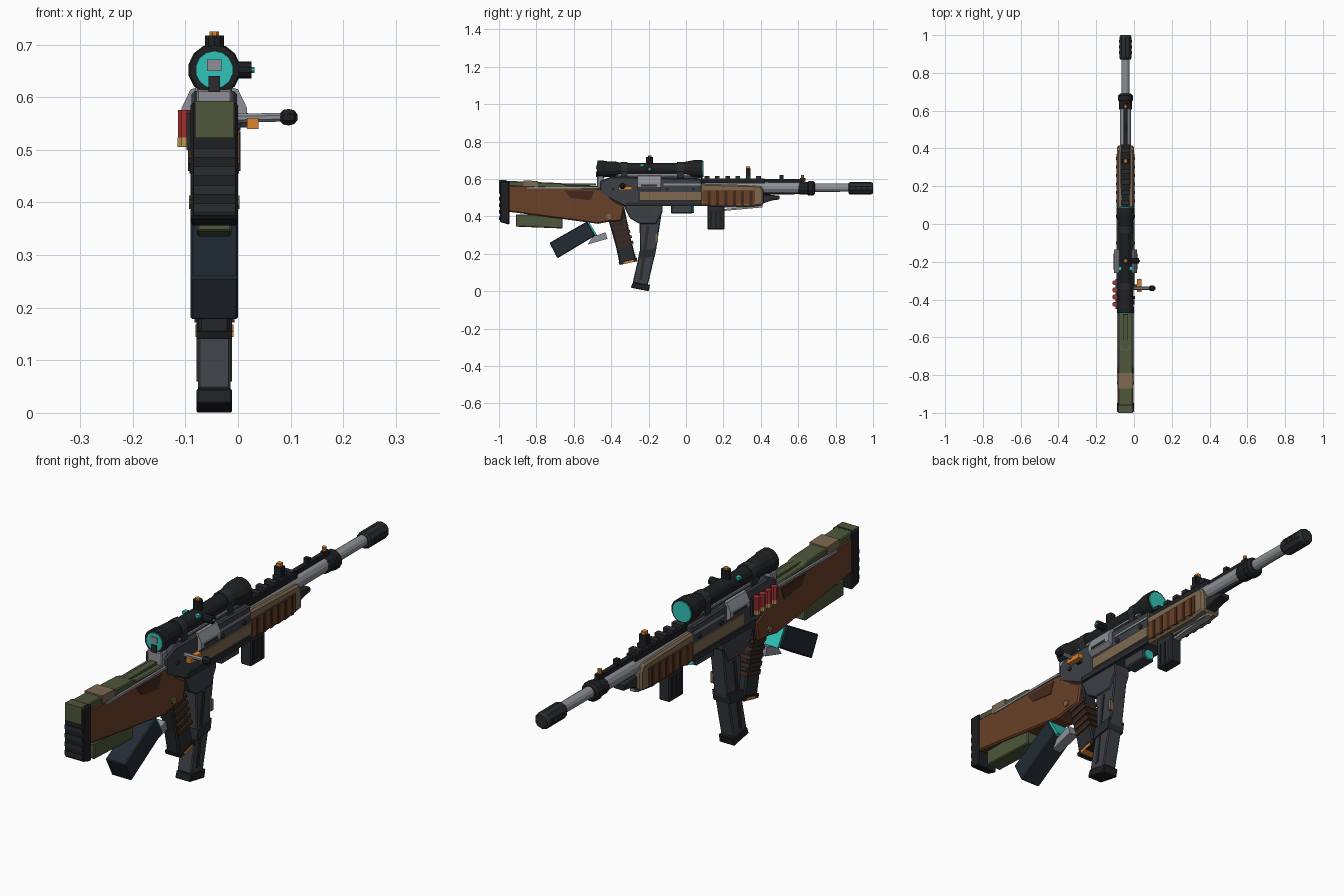
import bpy, bmesh, math
from mathutils import Vector

CX = -0.045  # the rifle's own centre plane
COL = dict(black=(.013, .014, .016), dark=(.022, .024, .028), gun=(.045, .05, .06), steel=(.27, .28, .31),
           wood=(.14, .05, .02), darkwood=(.055, .022, .012), green=(.075, .095, .043), tan=(.2, .14, .08),
           red=(.38, .03, .03), orange=(.7, .22, .03), teal=(.03, .55, .48), blue=(.016, .025, .035),
           brass=(.5, .32, .08))
MAT = {}
for n, c in COL.items():
    MAT[n] = bpy.data.materials.new(n)
    MAT[n].diffuse_color = (*c, 1)


def finish(name, bm, mat, bevel=0):
    bmesh.ops.recalc_face_normals(bm, faces=bm.faces)
    me = bpy.data.meshes.new(name)
    bm.to_mesh(me)
    bm.free()
    ob = bpy.data.objects.new(name, me)
    bpy.context.collection.objects.link(ob)
    me.materials.append(MAT[mat])
    if bevel:
        m = ob.modifiers.new("bevel", 'BEVEL')
        m.width, m.segments = bevel, 1
    return ob


def profile(name, pts, half, mat, bevel=0, x=CX):
    """Side outline in (y, z), given thickness across x."""
    bm = bmesh.new()
    f = bm.faces.new([bm.verts.new((x - half, y, z)) for y, z in pts])
    r = bmesh.ops.extrude_face_region(bm, geom=[f])
    bmesh.ops.translate(bm, vec=(2 * half, 0, 0), verts=[v for v in r['geom'] if isinstance(v, bmesh.types.BMVert)])
    return finish(name, bm, mat, bevel)


def box(name, y0, y1, z0, z1, half, mat, bevel=0, x=CX):
    return profile(name, [(y0, z0), (y1, z0), (y1, z1), (y0, z1)], half, mat, bevel, x)


def both(name, y0, y1, z0, z1, off, half, mat, bevel=0):
    for s, side in ((-1, "left"), (1, "right")):
        box(f"{name}_{side}", y0, y1, z0, z1, half, mat, bevel, CX + s * off)


def lathe(name, start, axis, prof, mat, n=12):
    """Turned part: (distance, radius) pairs along axis."""
    bm = bmesh.new()
    q = Vector(axis).to_track_quat('Z', 'Y')
    rings = [[bm.verts.new(Vector(start) + q @ Vector((r * math.cos((i + .5) * math.tau / n), r * math.sin((i + .5) * math.tau / n), d)))
              for i in range(n)] for d, r in prof]
    for a, b in zip(rings, rings[1:]):
        for i in range(n):
            bm.faces.new((a[i], a[(i + 1) % n], b[(i + 1) % n], b[i]))
    bm.faces.new(rings[0])
    bm.faces.new(rings[-1])
    return finish(name, bm, mat)


def cyl(name, a, b, r, mat, n=12):
    d = Vector(b) - Vector(a)
    return lathe(name, a, d, [(0, r), (d.length, r)], mat, n)


# Stock
profile("stock", [(-.95, .567), (-.46, .55), (-.38, .48), (-.33, .455), (-.345, .375), (-.42, .37), (-.47, .36),
                  (-.58, .375), (-.95, .425)], .042, 'wood', .006)
profile("cheek_riser", [(-.96, .54), (-.96, .59), (-.67, .578), (-.64, .568), (-.47, .562), (-.47, .53)], .038, 'green', .004)
profile("cheek_band", [(-.87, .55), (-.87, .592), (-.79, .589), (-.79, .55)], .04, 'tan')
box("cheek_ridge", -.66, -.48, .565, .575, .014, 'green')
profile("stock_lower_pad", [(-.91, .345), (-.66, .335), (-.66, .41), (-.91, .41)], .033, 'green', .004)
both("stock_side_rail", -.85, -.46, .548, .558, .041, .005, 'steel')
for s in (-1, 1):
    profile("stock_inlay", [(-.65, .54), (-.49, .535), (-.51, .485), (-.62, .5)], .002, 'darkwood', 0, CX + s * .042)
    cyl("stock_pin", (CX + s * .03, -.413, .4), (CX + s * .048, -.413, .4), .014, 'tan', 8)
profile("butt_pad", [(-.995, .37), (-.945, .355), (-.945, .59), (-.995, .587)], .045, 'black', .005)
box("butt_cover", -1, -.96, .522, .593, .037, 'green')
for i in range(4):
    box(f"butt_groove_{i}", -.999, -.99, .38 + i * .035, .398 + i * .035, .04, 'dark')

# Spare box hung under the stock
profile("spare_box", [(-.73, .258), (-.53, .372), (-.485, .297), (-.687, .176)], .045, 'blue', .004)
profile("spare_box_lip", [(-.532, .378), (-.52, .372), (-.474, .297), (-.487, .293)], .038, 'teal')
profile("spare_box_bracket", [(-.525, .25), (-.42, .28), (-.43, .315), (-.5, .29)], .02, 'steel')

# Pistol grip and trigger area
profile("pistol_grip", [(-.42, .4), (-.33, .45), (-.3, .3), (-.265, .165), (-.355, .145), (-.375, .24)], .03, 'dark', .006)
for i in range(5):
    y, z = -.405 + i * .009, .37 - i * .03
    profile(f"grip_rib_{i}", [(y, z), (y + .085, z + .02), (y + .09, z + .005), (y + .004, z - .016)], .036, 'darkwood')
profile("grip_cap", [(-.36, .155), (-.264, .18), (-.26, .16), (-.355, .14)], .034, 'black')
profile("grip_tab", [(-.335, .155), (-.28, .168), (-.278, .157), (-.333, .144)], .036, 'orange')
profile("trigger", [(-.3, .46), (-.28, .46), (-.265, .38), (-.275, .38)], .006, 'orange')

# Magazine
profile("magazine_well", [(-.335, .46), (-.125, .46), (-.125, .425), (-.16, .36), (-.25, .36), (-.3, .39)], .036, 'gun', .004)
profile("magazine", [(-.25, .42), (-.13, .42), (-.16, .22), (-.205, .03), (-.285, .045), (-.245, .22)], .031, 'gun', .004)
profile("magazine_band", [(-.248, .215), (-.159, .23), (-.167, .185), (-.257, .172)], .038, 'dark')
profile("magazine_foot", [(-.295, .018), (-.2, 0), (-.192, .034), (-.285, .046)], .034, 'black', .003)
box("magazine_catch", -.162, -.15, .26, .305, .006, 'tan', 0, -.012)
for s in (-1, 1):
    profile("magazine_rib", [(-.21, .35), (-.195, .35), (-.235, .06), (-.25, .06)], .002, 'dark', 0, CX + s * .032)

# Receiver
profile("receiver", [(-.46, .59), (-.4, .612), (.085, .6), (.085, .455), (-.33, .455), (-.42, .5), (-.46, .52)], .043, 'gun', .006)
box("receiver_rear_plate", -.475, -.44, .53, .615, .034, 'steel', .004)
both("receiver_panel", -.25, .085, .483, .53, .044, .004, 'tan', .001)
both("receiver_lower_strip", -.32, .08, .455, .475, .043, .004, 'dark')
both("receiver_upper_strip", -.12, .08, .565, .575, .043, .004, 'steel')
for s, side in ((-1, "left"), (1, "right")):
    bm = bmesh.new()  # flared side covers
    sec = [(.035, .618), (.045, .615), (.062, .58), (.062, .555), (.045, .54), (.035, .54)]
    vs = [[bm.verts.new((CX + s * x, y, z)) for x, z in sec] for y in (-.26, -.135)]
    for i in range(6):
        bm.faces.new((vs[0][i], vs[0][i - 1], vs[1][i - 1], vs[1][i]))
    bm.faces.new(vs[0])
    bm.faces.new(vs[1])
    finish(f"port_cover_{side}", bm, 'steel')
    box(f"port_slot_{side}", -.24, -.155, .56, .57, .002, 'dark', 0, CX + s * .062)
    for y in (-.39, -.1, .04):
        cyl("receiver_pin", (CX + s * .035, y, .545), (CX + s * .05, y, .545), .009, 'dark', 8)

# Bolt handle
cyl("bolt_arm", (-.02, -.34, .56), (.09, -.34, .562), .009, 'steel', 8)
lathe("bolt_knob", (.08, -.34, .562), (1, 0, 0), [(0, .008), (.006, .015), (.016, .017), (.027, .014), (.033, .006)], 'black', 8)
box("bolt_tab", -.36, -.29, .54, .56, .011, 'orange', 0, .028)
box("bolt_tab_arm", -.34, -.32, .542, .557, .02, 'dark', 0, .005)

# Shell holder on the left
box("shell_plate", -.45, -.29, .5, .57, .006, 'dark', 0, -.092)
for i in range(4):
    y = -.425 + i * .038
    cyl(f"shell_{i}", (-.102, y, .522), (-.102, y, .576), .0135, 'red', 8)
    cyl(f"shell_base_{i}", (-.102, y, .505), (-.102, y, .523), .0138, 'brass', 8)

# Scope
lathe("scope_body", (CX, -.472, .652), (0, 1, 0), [(0, .047), (.03, .047), (.04, .043), (.1, .04), (.13, .033), (.44, .033),
      (.47, .04), (.52, .05), (.56, .05)], 'black', 14)
cyl("scope_eye_lens", (CX, -.476, .652), (CX, -.46, .652), .036, 'teal', 14)
cyl("scope_front_lens", (CX, .08, .652), (CX, .093, .652), .043, 'teal', 14)
box("scope_mount", -.38, .07, .6, .632, .025, 'gun', .003)
both("scope_mount_edge", -.36, .06, .618, .626, .027, .004, 'steel')
for y in (-.33, -.03):
    cyl("scope_ring", (CX, y - .018, .652), (CX, y + .018, .652), .039, 'dark', 12)
    box("scope_ring_foot", y - .018, y + .018, .605, .64, .034, 'dark')
cyl("scope_top_turret", (CX, -.195, .67), (CX, -.195, .717), .019, 'black', 10)
cyl("scope_top_cap", (CX, -.195, .715), (CX, -.195, .725), .01, 'orange', 8)
cyl("scope_side_turret", (-.03, -.195, .652), (.026, -.195, .652), .016, 'black', 10)
cyl("scope_side_cap", (.025, -.195, .652), (.031, -.195, .652), .006, 'teal', 8)
both("scope_stud", -.245, -.225, .668, .68, .028, .008, 'teal')
box("rear_sight_post", -.482, -.465, .61, .64, .011, 'dark')
box("rear_sight_block", -.48, -.47, .65, .672, .014, 'steel')

# Handguard
profile("handguard", [(.075, .575), (.4, .565), (.415, .54), (.415, .46), (.34, .45), (.075, .455)], .044, 'tan', .008)
both("handguard_panel", .09, .37, .465, .54, .044, .004, 'wood')
for i in range(6):
    both(f"handguard_rib_{i}", .115 + i * .045, .131 + i * .045, .46, .535, .046, .004, 'darkwood')
profile("handguard_nose", [(.4, .465), (.46, .485), (.5, .49), (.5, .51), (.4, .52)], .024, 'dark', .003)
both("underside_leg", .2, .4, .446, .454, .014, .004, 'steel')
profile("underside_bar", [(.19, .428), (.19, .438), (.41, .46), (.41, .448)], .012, 'steel')
box("fore_box", .115, .205, .33, .46, .024, 'dark', .004)
for i in range(3):
    both(f"fore_box_groove_{i}", .128 + i * .026, .14 + i * .026, .34, .43, .024, .002, 'black')
box("lamp_housing", -.08, .035, .415, .46, .028, 'gun', .005)
cyl("lamp_lens", (CX, .03, .437), (CX, .042, .437), .021, 'teal', 12)

# Top rail and sights
box("top_rail", .08, .42, .57, .602, .02, 'black')
for i in range(6):
    box(f"rail_tooth_{i}", .1 + i * .055, .125 + i * .055, .6, .615, .024, 'dark')
box("barrel_rib", .4, .63, .578, .6, .01, 'black')
box("folding_sight", .32, .345, .6, .655, .018, 'black', .002)
box("folding_sight_tip", .322, .343, .63, .667, .009, 'orange')
box("middle_sight", .5, .52, .59, .62, .01, 'black')
box("front_sight_base", .61, .64, .585, .605, .01, 'black')
cyl("front_sight_bead", (CX, .622, .6), (CX, .622, .622), .009, 'orange', 8)

# Barrel
lathe("barrel", (CX, .08, .553), (0, 1, 0), [(0, .032), (.57, .031), (.59, .023), (.82, .022)], 'steel', 12)
cyl("gas_tube", (CX, .38, .525), (CX, .62, .53), .012, 'dark', 8)
lathe("barrel_collar", (CX, .6, .55), (0, 1, 0), [(0, .03), (.01, .035), (.05, .035), (.055, .04), (.08, .04), (.09, .03)], 'black', 12)
lathe("muzzle_brake", (CX, .87, .55), (0, 1, 0), [(0, .028), (.008, .034), (.12, .034), (.13, .027)], 'dark', 10)
cyl("muzzle_bore", (CX, .99, .55), (CX, 1, .55), .014, 'black', 10)
for i in range(3):
    both(f"muzzle_vent_{i}", .9 + i * .03, .915 + i * .03, .54, .56, .031, .003, 'black')
